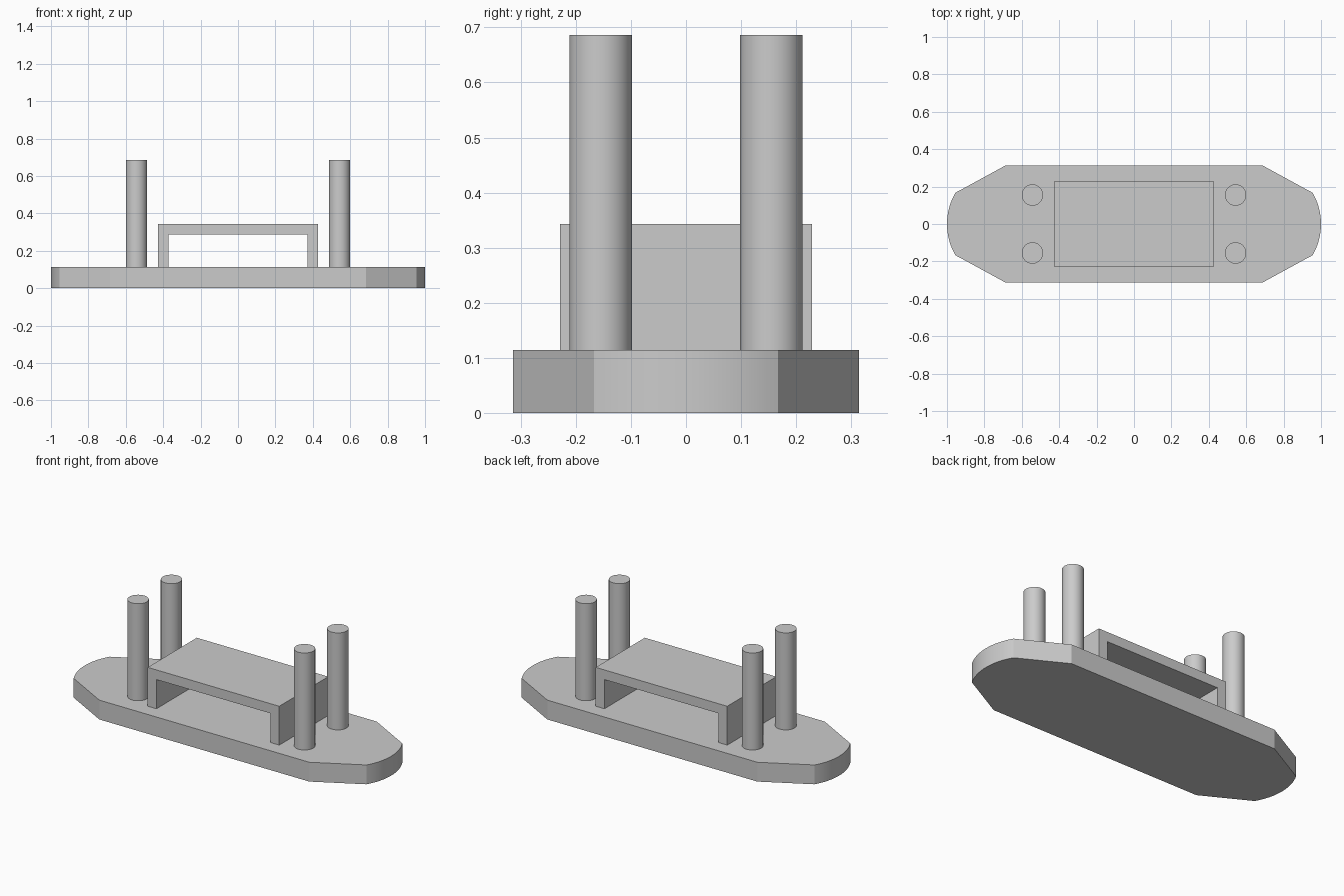
import bpy, bmesh, math

cube = bpy.data.objects.get("Cube")
if cube:
    bpy.data.objects.remove(cube, do_unlink=True)

grey = bpy.data.materials.new("light_grey")
grey.use_nodes = True
colour = (0.6, 0.6, 0.6, 1)
grey.diffuse_color = colour
grey.node_tree.nodes["Principled BSDF"].inputs["Base Color"].default_value = colour

BASE_TOP = 0.114


def extrude(name, profile, vector, smooth=False):
    """Make a solid by sweeping a closed 3D outline along a vector."""
    bm = bmesh.new()
    face = bm.faces.new([bm.verts.new(p) for p in profile])
    swept = bmesh.ops.extrude_face_region(bm, geom=[face], use_keep_orig=True)
    moved = [g for g in swept["geom"] if isinstance(g, bmesh.types.BMVert)]
    bmesh.ops.translate(bm, verts=moved, vec=vector)
    bmesh.ops.recalc_face_normals(bm, faces=bm.faces)
    mesh = bpy.data.meshes.new(name)
    bm.to_mesh(mesh)
    bm.free()
    mesh.materials.append(grey)
    obj = bpy.data.objects.new(name, mesh)
    bpy.context.collection.objects.link(obj)
    if smooth:
        bpy.ops.object.select_all(action="DESELECT")
        obj.select_set(True)
        bpy.context.view_layer.objects.active = obj
        bpy.ops.object.shade_smooth_by_angle(angle=math.radians(20))
    return obj


# Base plate: chamfered corners and shallow rounded ends
half_chord, sagitta = 0.167, 0.045
radius = (half_chord ** 2 + sagitta ** 2) / (2 * sagitta)
sweep = math.asin(half_chord / radius)
steps = 16
end = [(0.685, -0.314)]
for i in range(steps + 1):
    a = -sweep + 2 * sweep * i / steps
    end.append((1 - radius + radius * math.cos(a), radius * math.sin(a)))
end.append((0.685, 0.314))
outline = end + [(-x, -y) for x, y in end]
extrude("base_plate", [(x, y, 0) for x, y in outline], (0, 0, BASE_TOP), True)

# Bridge table: an arch-shaped profile swept from front to back
w, t, top, depth = 0.429, 0.057, 0.343, 0.457
half = [(w - t, top - t), (w - t, BASE_TOP), (w, BASE_TOP), (w, top)]
arch = half + [(-x, z) for x, z in reversed(half)]
extrude("bridge_table", [(x, -depth / 2, z) for x, z in arch], (0, depth, 0))

# Four upright posts
for side, sx in (("left", 1), ("right", -1)):
    for end_name, sy in (("front", -1), ("back", 1)):
        ring = []
        for i in range(48):
            a = math.tau * i / 48
            ring.append((sx * 0.543 + 0.057 * math.cos(a),
                         sy * 0.155 + 0.057 * math.sin(a), BASE_TOP))
        extrude(f"{end_name}_{side}_post", ring, (0, 0, 0.572), True)
